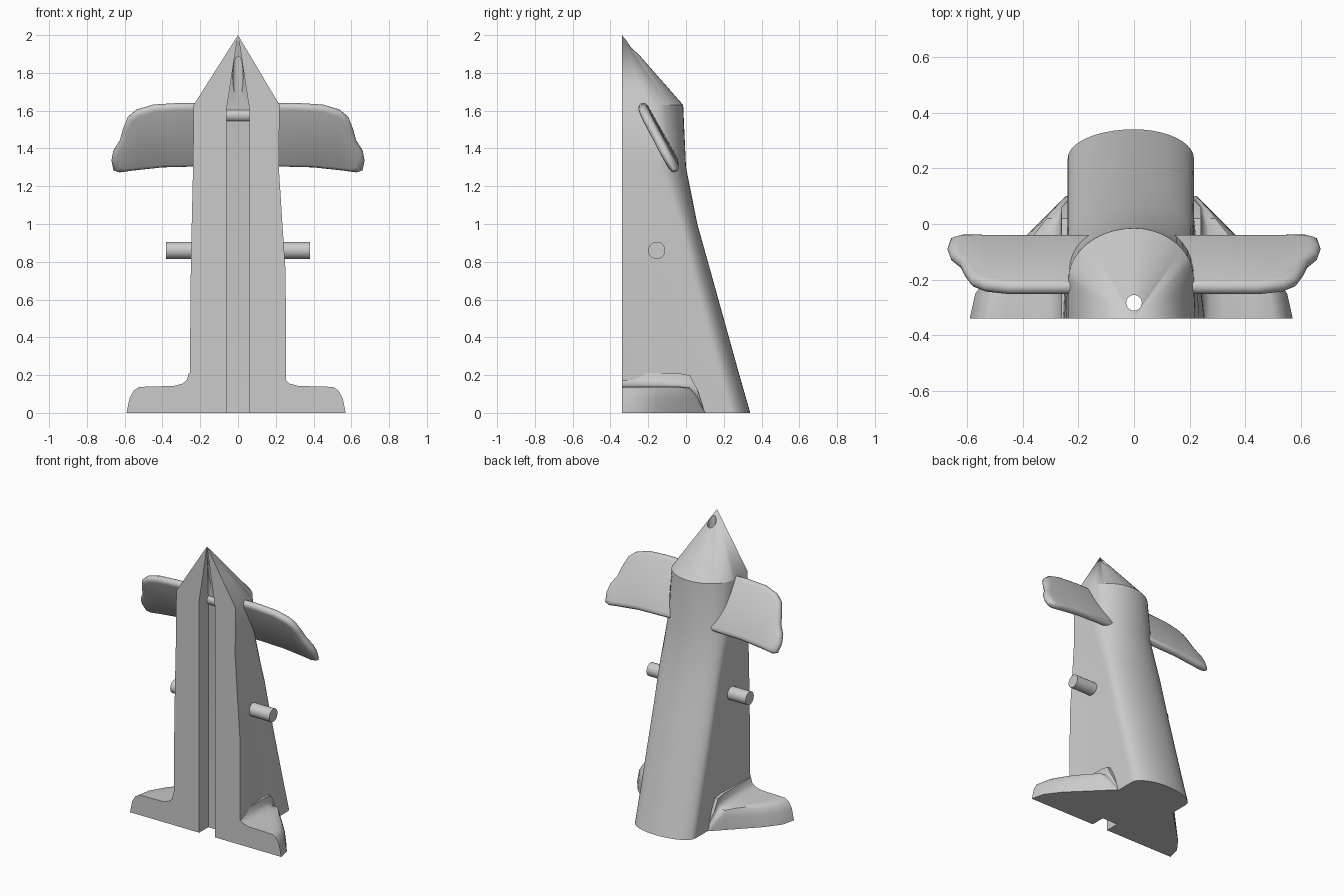
import bpy, bmesh, math
from mathutils import Vector

cube = bpy.data.objects.get("Cube")
if cube:
    bpy.data.objects.remove(cube, do_unlink=True)

GREY = bpy.data.materials.new("plain grey")
GREY.use_nodes = True
GREY.diffuse_color = (0.6, 0.6, 0.6, 1)
GREY.node_tree.nodes["Principled BSDF"].inputs["Base Color"].default_value = (0.6, 0.6, 0.6, 1)
FRONT = -0.34


def smooth(ob, angle=32):
    bpy.ops.object.select_all(action="DESELECT")
    ob.select_set(True)
    bpy.context.view_layer.objects.active = ob
    bpy.ops.object.shade_smooth_by_angle(angle=math.radians(angle))


def make(name, bm):
    bmesh.ops.recalc_face_normals(bm, faces=bm.faces)
    mesh = bpy.data.meshes.new(name)
    bm.to_mesh(mesh)
    bm.free()
    mesh.materials.append(GREY)
    ob = bpy.data.objects.new(name, mesh)
    bpy.context.collection.objects.link(ob)
    return ob


def loft(rings, tip=None):
    """Closed solid through equal rings of points, optionally ending in a tip."""
    bm = bmesh.new()
    loops = [[bm.verts.new(p) for p in ring] for ring in rings]
    n = len(loops[0])
    for a, b in zip(loops, loops[1:]):
        for i in range(n):
            j = (i + 1) % n
            bm.faces.new((a[i], a[j], b[j], b[i]))
    bm.faces.new(loops[0])
    if tip:
        apex = bm.verts.new(tip)
        for i in range(n):
            bm.faces.new((loops[-1][i], loops[-1][(i + 1) % n], apex))
    else:
        bm.faces.new(loops[-1])
    return bm


def rod(name, start, end, radius):
    start, end = Vector(start), Vector(end)
    bm = bmesh.new()
    bmesh.ops.create_cone(bm, cap_ends=True, segments=32, radius1=radius,
                          radius2=radius, depth=(end - start).length)
    turn = (end - start).to_track_quat("Z", "Y")
    bmesh.ops.rotate(bm, verts=bm.verts, matrix=turn.to_matrix())
    bmesh.ops.translate(bm, verts=bm.verts, vec=(start + end) / 2)
    ob = make(name, bm)
    smooth(ob)
    return ob


# Body: flat front slab running into a narrower leaning tube, pointed head
def body_ring(z, right, left, joint, side, back):
    tube_r, tube_l = min(right, .238), min(left, .215)
    ring = [(-right, FRONT, z), (-tube_r, joint, z)]
    for k in range(21):
        t = math.pi * (1 - k / 20)
        x = math.cos(t) * (tube_l if t < math.pi / 2 else tube_r)
        ring.append((x, side + (back - side) * math.sin(t), z))
    return ring + [(tube_l, joint, z), (left, FRONT, z)]


stations = [(0, .255, .255, .1, .235, .34), (.21, .255, .255, .02, .175, .28),
            (.75, .25, .252, -.04, .03, .13), (1.0, .245, .235, -.08, -.03, .06),
            (1.3, .238, .216, -.18, -.14, 0), (1.63, .235, .22, -.24, -.2, -.015)]
body = make("body", loft([body_ring(*s) for s in stations], (0, FRONT, 2)))


# Front groove narrowing to the point, and the small hole through the head
def groove_ring(z, half, depth):
    return [(-half, FRONT - .1, z), (half, FRONT - .1, z),
            (half, FRONT + depth, z), (-half, FRONT + depth, z)]


groove = make("groove_cutter", loft([groove_ring(-.1, .06, .1), groove_ring(1.61, .06, .1),
                                     groove_ring(1.99, .002, .003)]))
hole = rod("hole_cutter", (0, -.283, 1.4), (0, -.283, 2.1), .028)
for cutter in (groove, hole):
    cutter.hide_render = True
    mod = body.modifiers.new("cut", "BOOLEAN")
    mod.object, mod.solver = cutter, "EXACT"
    bpy.context.view_layer.objects.active = body
    bpy.ops.object.modifier_apply(modifier=mod.name)
    bpy.data.objects.remove(cutter, do_unlink=True)
smooth(body)
rod("groove_bar", (-.07, -.22, 1.575), (.07, -.22, 1.575), .035)

# Foot: (share of reach, height) profile swept backwards and drawn in
FOOT = [(1, 0), (.95, .08), (.88, .12), (.8, .137), (.6, .14),
        (.25, .142), (.1, .155), (.03, .175), (0, .21)]
REACH = [(FRONT, .58, 1), (-.25, .56, 1), (-.15, .485, 1), (-.04, .375, 1),
         (.02, .315, .95), (.06, .275, .6), (.1, .235, .03)]
# Wing outline as (x, z) before it droops
WING = [(.13, 1.635), (.3, 1.64), (.45, 1.64), (.54, 1.622), (.585, 1.59), (.61, 1.53),
        (.625, 1.475), (.66, 1.425), (.67, 1.375), (.66, 1.322), (.63, 1.308),
        (.56, 1.308), (.4, 1.31), (.13, 1.31)]
RIM = [(-.026, .86), (-.022, .94), (-.012, .985), (0, 1),
       (.012, .985), (.022, .94), (.026, .86)]

for side, s in (("left", 1), ("right", -1)):
    rings = []
    for y, reach, tall in REACH:
        inner = min(.25, reach - .02)
        ring = [(s * (inner + (reach - inner) * u) - .01, y, z * tall) for u, z in FOOT]
        rings.append(ring + [(s * .2, y, .21 * tall), (s * .2, y, 0)])
    smooth(make(side + "_foot", loft(rings)), 40)

    # Wing: tilted, drooping plate with a rounded rim
    normal = Vector((0, .88, .475))
    mid = Vector((.4, 0, 1.47))
    rings = []
    for offset, size in RIM:
        ring = []
        for x, z in WING:
            p = mid + (Vector((x, 0, z)) - mid) * size
            p.y = -.23 + (1.625 - p.z) * .56
            p.z -= .035 * (max(p.x - .2, 0) / .45) ** 2
            p += normal * offset
            ring.append((s * p.x, p.y, p.z))
        rings.append(ring)
    smooth(make(side + "_wing", loft(rings)), 50)

    # Side peg
    rod(side + "_peg", (s * .15, -.155, .86), (s * .38, -.155, .86), .045)
